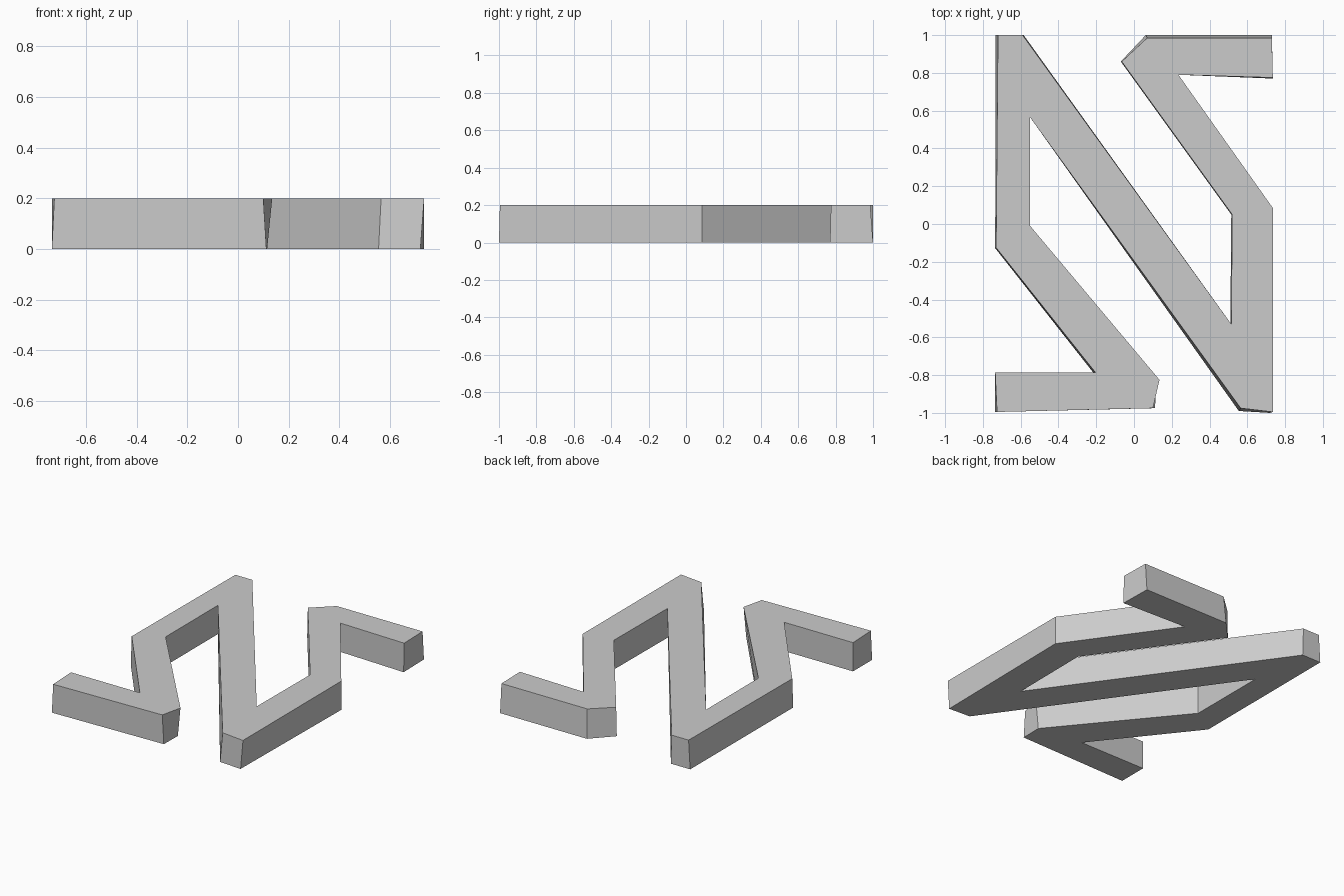
import bpy
import bmesh

HEIGHT = 0.2

cube = bpy.data.objects.get("Cube")
if cube:
    bpy.data.objects.remove(cube, do_unlink=True)

# Plain grey finish
grey = bpy.data.materials.new("plain_grey")
grey.use_nodes = True
colour = (0.6, 0.6, 0.6, 1)
grey.diffuse_color = colour
grey.node_tree.nodes["Principled BSDF"].inputs["Base Color"].default_value = colour

# Upper outline of the folded bar, clockwise from the back arm's tip
top_outline = [
    (.73, .985), (.735, .775), (.235, .79), (.735, .085), (.735, -.995),
    (.565, -.975), (-.55, .565), (-.55, -.01), (.135, -.825), (.1, -.975),
    (-.725, -.995), (-.735, -.785), (-.205, -.785), (-.73, -.125), (-.72, 1),
    (-.59, 1), (.515, -.53), (.52, .05), (-.065, .86), (.07, .985),
]

# Slight outward or inward lean of the walls at the floor, by corner number
lean = {
    0: (0, .015), 1: (0, -.005), 4: (-.015, -.005), 5: (-.01, -.015),
    8: (-.02, 0), 9: (.012, 0), 10: (-.01, 0), 12: (-.012, 0),
    13: (-.005, -.003), 14: (-.012, 0), 15: (.006, 0), 16: (-.005, 0),
    17: (-.005, 0), 18: (-.005, 0), 19: (-.008, .015),
}

# Folded bar: two caps joined by flat walls
bm = bmesh.new()
upper = [bm.verts.new((x, y, HEIGHT)) for x, y in top_outline]
lower = []
for i, (x, y) in enumerate(top_outline):
    dx, dy = lean.get(i, (0, 0))
    lower.append(bm.verts.new((x + dx, y + dy, 0)))
bm.faces.new(upper)
bm.faces.new(lower[::-1])
for i in range(len(upper)):
    j = (i + 1) % len(upper)
    bm.faces.new((upper[j], upper[i], lower[i], lower[j]))
bmesh.ops.recalc_face_normals(bm, faces=bm.faces)

mesh = bpy.data.meshes.new("zigzag_bar")
bm.to_mesh(mesh)
bm.free()
mesh.materials.append(grey)
bar = bpy.data.objects.new("zigzag_bar", mesh)
bpy.context.collection.objects.link(bar)
